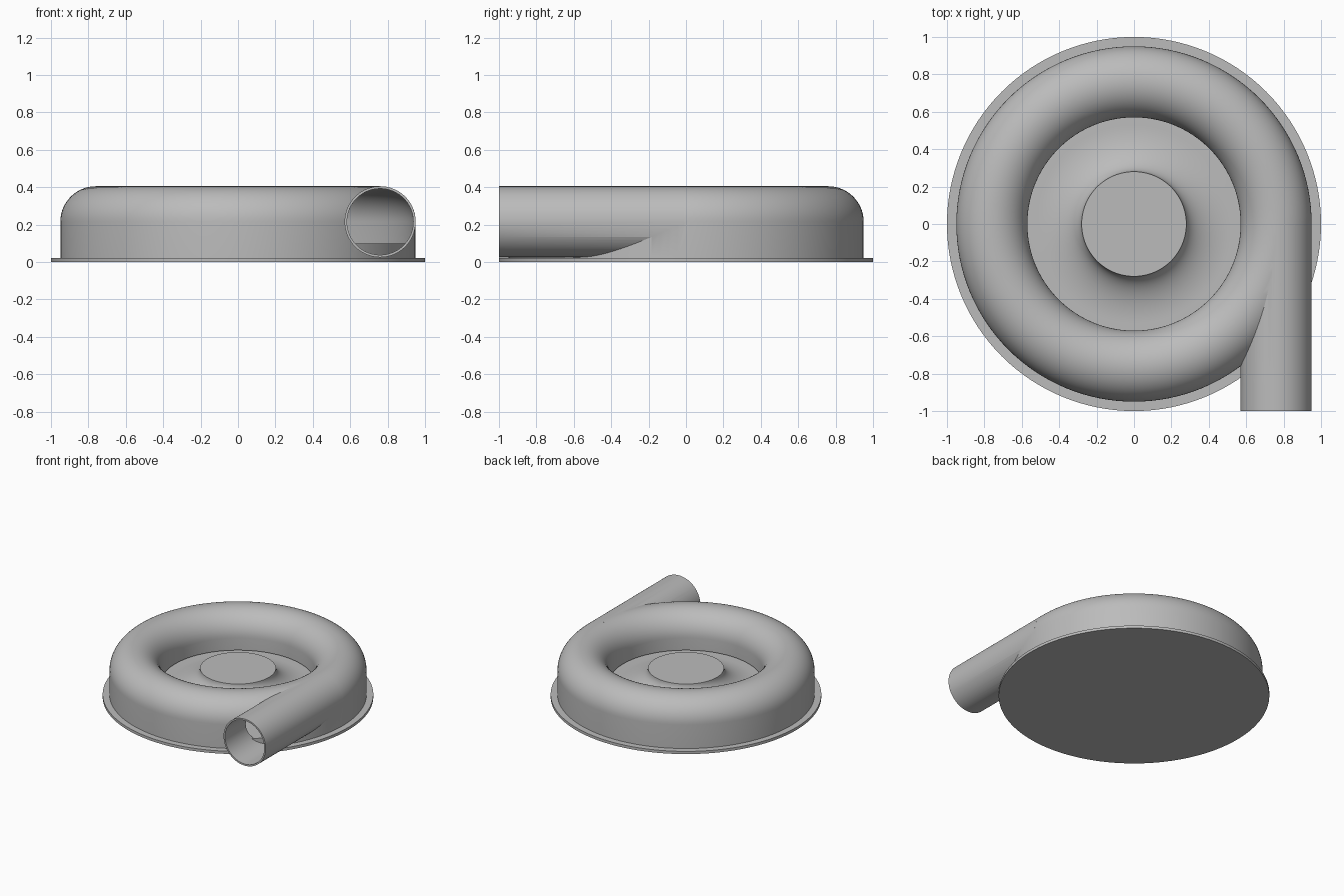
import bpy, bmesh
from math import pi, sin, cos, radians
from mathutils import Matrix, Vector

if "Cube" in bpy.data.objects:
    bpy.data.objects.remove(bpy.data.objects["Cube"])

SEGS = 128
RING, TUBE, WALL, AXIS_Z = 0.76, 0.19, 0.013, 0.215   # scroll radius, tube radius, wall, tube height
PLATE_TOP, FLOOR = 0.022, 0.10

grey = bpy.data.materials.new("cast grey")
grey.use_nodes = True
grey.diffuse_color = (0.5, 0.5, 0.5, 1)
grey.node_tree.nodes["Principled BSDF"].inputs["Base Color"].default_value = grey.diffuse_color


def finish(name, bm):
    bmesh.ops.recalc_face_normals(bm, faces=bm.faces)
    mesh = bpy.data.meshes.new(name)
    bm.to_mesh(mesh)
    bm.free()
    mesh.materials.append(grey)
    obj = bpy.data.objects.new(name, mesh)
    bpy.context.collection.objects.link(obj)
    return obj


def lathe(name, profile):
    """Spin a closed (radius, height) outline around z."""
    bm = bmesh.new()
    verts = [bm.verts.new((r, 0, z)) for r, z in profile]
    edges = [bm.edges.new((a, b)) for a, b in zip(verts, verts[1:] + verts[:1])]
    bmesh.ops.spin(bm, geom=verts + edges, cent=(0, 0, 0), axis=(0, 0, 1),
                   angle=2 * pi, steps=SEGS, use_merge=True)
    bmesh.ops.remove_doubles(bm, verts=bm.verts, dist=1e-5)
    return finish(name, bm)


def rod(name, radius, y0, y1):
    """Cylinder along y, centred on the outlet axis."""
    bm = bmesh.new()
    place = Matrix.Translation((RING, (y0 + y1) / 2, AXIS_Z)) @ Matrix.Rotation(pi / 2, 4, "X")
    bmesh.ops.create_cone(bm, cap_ends=True, segments=72, radius1=radius,
                          radius2=radius, depth=y1 - y0, matrix=place)
    return finish(name, bm)


def combine(target, tool, operation):
    mod = target.modifiers.new(operation.lower(), "BOOLEAN")
    mod.operation, mod.object, mod.solver = operation, tool, "EXACT"
    bpy.context.view_layer.objects.active = target
    bpy.ops.object.modifier_apply(modifier=mod.name)
    bpy.data.objects.remove(tool)


def arch(radius, steps=28):
    """Half circle over the scroll, from the outer side to the inner side."""
    return [(RING + radius * cos(pi * i / steps), AXIS_Z + radius * sin(pi * i / steps))
            for i in range(steps + 1)]


# Base plate
base_plate = lathe("base_plate", [(0, 0), (1, 0), (1, PLATE_TOP), (0, PLATE_TOP)])

# Scroll housing with its tangential outlet pipe
inner, outer, bore = RING - TUBE, RING + TUBE, TUBE - WALL
lip = FLOOR + 0.015
housing = lathe("scroll_housing", [(inner, PLATE_TOP), (outer, PLATE_TOP)] + arch(TUBE))
combine(housing, rod("outlet_pipe", TUBE, -1, -0.01), "UNION")

# Hollow inside, open under the inner lip
cavity = lathe("cavity", [(inner - 0.07, FLOOR), (RING + bore, FLOOR)] + arch(bore)
               + [(RING - bore, lip), (inner - 0.07, lip)])
combine(housing, cavity, "DIFFERENCE")

# Pipe bore, stopped by the raised floor of the housing
pipe_bore = rod("pipe_bore", bore, -1.1, -0.012)
floor_keep = lathe("floor_keep", [(0, 0), (outer, 0), (outer, FLOOR), (0, FLOOR)])
combine(pipe_bore, floor_keep, "DIFFERENCE")
combine(housing, pipe_bore, "DIFFERENCE")

# Central hub with a concave flank running out to the floor
top_r, top_z, foot_r = 0.28, 0.235, 0.53
flank = [(foot_r - (foot_r - top_r) * cos(t), top_z - (top_z - FLOOR) * sin(t))
         for t in (radians(5 * i) for i in range(19))]
hub = lathe("hub", [(0, PLATE_TOP), (0, top_z)] + flank + [(inner, FLOOR), (inner, PLATE_TOP)])

# Smooth curved surfaces, keep the crisp edges
bpy.ops.object.select_all(action="DESELECT")
for obj in (base_plate, housing, hub):
    obj.select_set(True)
bpy.context.view_layer.objects.active = housing
bpy.ops.object.shade_smooth_by_angle(angle=radians(25))
